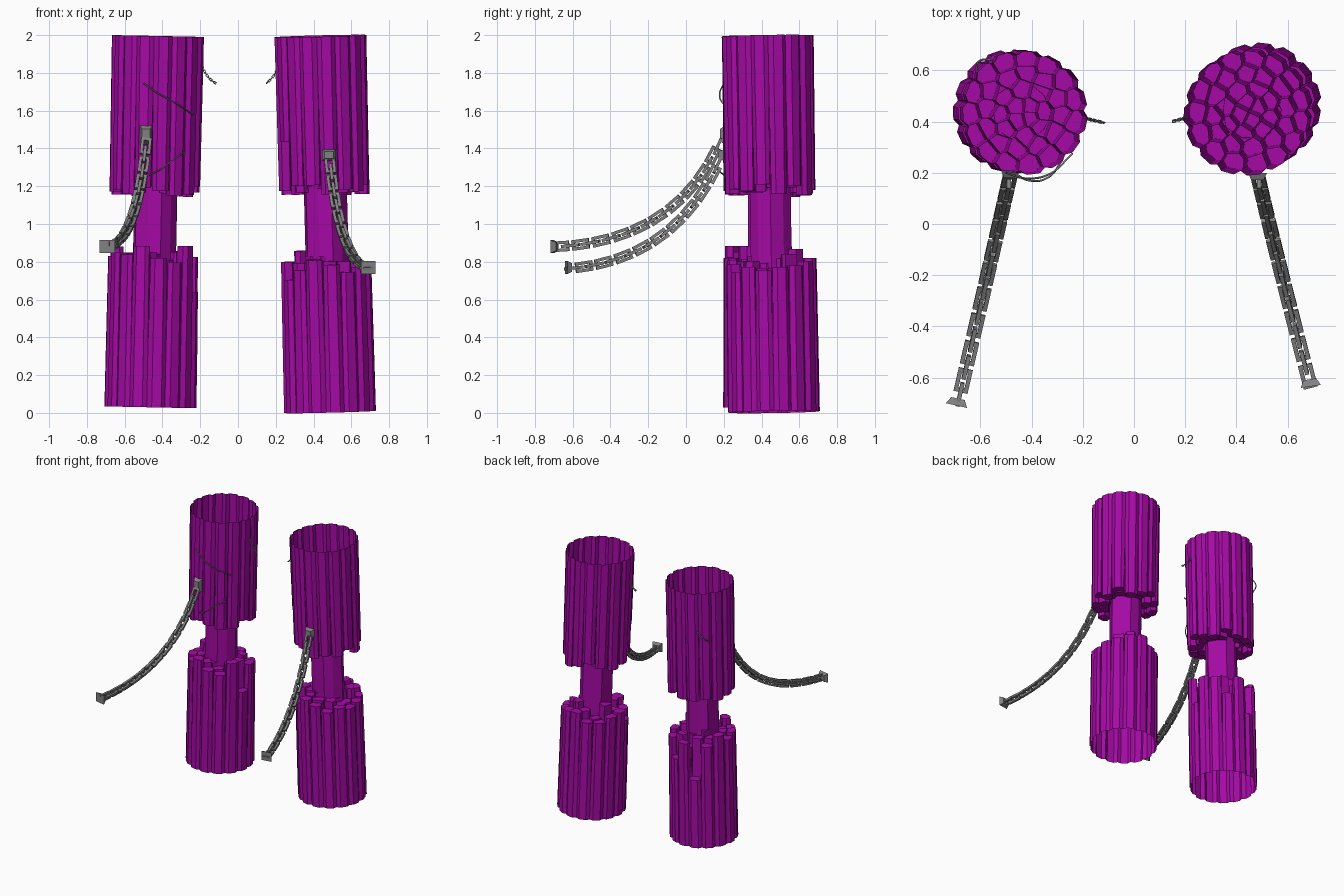
import bpy, bmesh, math, random
from mathutils import Vector, Matrix

if "Cube" in bpy.data.objects:
    bpy.data.objects.remove(bpy.data.objects["Cube"])

purple = bpy.data.materials.new("purple_stone")
purple.diffuse_color = (0.38, 0.003, 0.38, 1)
purple.use_nodes = True
purple.node_tree.nodes["Principled BSDF"].inputs["Base Color"].default_value = purple.diffuse_color
iron = bpy.data.materials.new("dark_iron")
iron.diffuse_color = (0.22, 0.22, 0.22, 1)
iron.use_nodes = True
iron.node_tree.nodes["Principled BSDF"].inputs["Base Color"].default_value = iron.diffuse_color


def finish(bm, name, mat, matrix=None):
    bmesh.ops.recalc_face_normals(bm, faces=bm.faces)
    me = bpy.data.meshes.new(name)
    bm.to_mesh(me)
    bm.free()
    ob = bpy.data.objects.new(name, me)
    bpy.context.collection.objects.link(ob)
    me.materials.append(mat)
    if matrix:
        ob.matrix_world = matrix
    return ob


def clip(poly, n, d):
    """Keep the part of a polygon where p.n <= d."""
    out = []
    for i, p in enumerate(poly):
        q = poly[(i + 1) % len(poly)]
        a, b = p.dot(n) - d, q.dot(n) - d
        if a <= 0:
            out.append(p)
        if a * b < 0:
            out.append(p + (q - p) * (a / (a - b)))
    return out


def cells(rng):
    """Irregular honeycomb inside a scalloped circle."""
    def pol(r, a):
        return Vector((r * math.cos(a), r * math.sin(a)))
    seeds, ghosts = [], []
    rim = 15
    for r, n, j in ((0.215, rim, 0.004), (0.155, 12, 0.013), (0.095, 8, 0.012), (0.035, 4, 0.01)):
        off = rng.random()
        for i in range(n):
            a = math.tau * i / n + off
            seeds.append(pol(r, a) + Vector((rng.uniform(-j, j), rng.uniform(-j, j))))
            if n == rim:
                ghosts += [pol(0.29, a), pol(0.29, a + math.pi / rim)]
    result = []
    for s in seeds:
        poly = [Vector(c) for c in ((-1, -1), (1, -1), (1, 1), (-1, 1))]
        for o in seeds + ghosts:
            if o is not s:
                poly = clip(poly, o - s, (o.dot(o) - s.dot(s)) / 2)
        result.append((s * 0.95, [p * 0.95 for p in poly]))
    return result


def bundle(name, comb, z_end, z_base, tip_a, tip_b, short, rng, matrix):
    """Open rim tube, then tapering prisms of uneven length with closed tips."""
    bm = bmesh.new()
    for c, poly in comb:
        n = len(poly)
        tip = rng.uniform(tip_a, tip_b)
        if c.length > 0.17 and rng.random() < 0.07:
            tip += short * rng.uniform(0.6, 1)
        lo = [bm.verts.new((p.x, p.y, z_base)) for p in poly]
        hi = []
        for p in poly:
            q = c + (p - c) * 0.92
            hi.append(bm.verts.new((q.x, q.y, tip)))
        for i in range(n):
            k = (i + 1) % n
            bm.faces.new((lo[i], lo[k], hi[k], hi[i]))
            # boundary edges carry on to form the rim
            p, q = poly[i], poly[k]
            if ((p + q) / 2).length > 0.216:
                e = [bm.verts.new((v.x * 1.005, v.y * 1.005, z_end)) for v in (q, p)]
                bm.faces.new((lo[k], lo[i], e[1], e[0]))
        bm.faces.new(hi)
    return finish(bm, name, purple, matrix)


def pillar(side, foot, head, seed):
    rng = random.Random(seed)
    foot, head = Vector(foot), Vector(head)
    axis = head - foot
    m = Matrix.Translation(foot) @ Vector((0, 0, 1)).rotation_difference(axis).to_matrix().to_4x4()
    h = axis.length
    comb = cells(rng)
    bundle(side + "_lower_columns", comb, 0, 0.29, 0.74, 0.86, -0.25, rng, m)
    bundle(side + "_upper_columns", comb, h, h - 0.27, h - 0.85, h - 0.78, 0.3, rng, m)
    # narrow core joining both bundles
    bm = bmesh.new()
    n = 10
    rings = []
    for z in (0.7, 1.24):
        rings.append([bm.verts.new((0.114 * math.cos(math.tau * i / n) * (1 + 0.05 * (-1) ** i),
                                    0.114 * math.sin(math.tau * i / n), z)) for i in range(n)])
    for i in range(n):
        k = (i + 1) % n
        bm.faces.new((rings[0][i], rings[0][k], rings[1][k], rings[1][i]))
    finish(bm, side + "_core", purple, m)


def add_link(bm, m, length, width, bar):
    """Rectangular ring with square bars, long axis along local z."""
    loops = []
    for sx, sz in ((-1, -1), (1, -1), (1, 1), (-1, 1)):
        loop = []
        for inset, y in ((0, -1), (0, 1), (bar, 1), (bar, -1)):
            loop.append(bm.verts.new(m @ Vector((sx * (width / 2 - inset), y * bar / 2,
                                                 sz * (length / 2 - inset)))))
        loops.append(loop)
    for a in range(4):
        b = (a + 1) % 4
        for i in range(4):
            k = (i + 1) % 4
            bm.faces.new((loops[a][i], loops[b][i], loops[b][k], loops[a][k]))


def chain(name, p0, p1, p2, count, length, width, bar):
    p0, p1, p2 = Vector(p0), Vector(p1), Vector(p2)
    pts = [p0 * (1 - t) ** 2 + p1 * 2 * t * (1 - t) + p2 * t * t for t in (i / 300 for i in range(301))]
    acc = [0]
    for a, b in zip(pts, pts[1:]):
        acc.append(acc[-1] + (b - a).length)
    bm = bmesh.new()
    for i in range(count):
        s = acc[-1] * (i + 0.5) / count
        j = max(1, min(299, next(k for k, v in enumerate(acc) if v >= s)))
        z = (pts[j + 1] - pts[j - 1]).normalized()
        x = Vector((1, 0, 0)) if abs(z.x) < 0.9 else Vector((0, 1, 0))
        y = z.cross(x).normalized()
        x = y.cross(z)
        m = Matrix((x, y, z)).transposed().to_4x4()
        m = Matrix.Translation(pts[j]) @ m @ Matrix.Rotation(math.pi / 2 * (i % 2), 4, 'Z')
        add_link(bm, m, length, width, bar)
    finish(bm, name, iron)


def plate(name, loc, sx, sz, outward, yaw):
    """Flared mounting block; its wide face points along y * outward."""
    bm = bmesh.new()
    bmesh.ops.create_cone(bm, cap_ends=True, segments=4, radius1=0.70, radius2=0.45, depth=1)
    bmesh.ops.rotate(bm, verts=bm.verts, matrix=Matrix.Rotation(math.pi / 4, 3, 'Z'))
    bmesh.ops.rotate(bm, verts=bm.verts, matrix=Matrix.Rotation(math.pi / 2 * outward, 3, 'X'))
    bmesh.ops.scale(bm, verts=bm.verts, vec=(sx, 0.028, sz))
    finish(bm, name, iron, Matrix.Translation(loc) @ Matrix.Rotation(yaw, 4, 'Z'))


def wire(name, pts):
    cu = bpy.data.curves.new(name, 'CURVE')
    cu.dimensions = '3D'
    cu.bevel_depth = 0.004
    cu.bevel_resolution = 1
    sp = cu.splines.new('BEZIER')
    sp.bezier_points.add(len(pts) - 1)
    for b, p in zip(sp.bezier_points, pts):
        b.co = p
        b.handle_left_type = b.handle_right_type = 'AUTO'
    cu.materials.append(iron)
    bpy.context.collection.objects.link(bpy.data.objects.new(name, cu))


# Stone pillars
pillar("left", (-0.464, 0.44, 0.03), (-0.424, 0.435, 1.995), 3)
pillar("right", (0.487, 0.465, 0.005), (0.436, 0.432, 1.995), 8)

# Hanging chains with blocks at both ends
chain("left_chain", (-0.485, 0.18, 1.44), (-0.537, -0.05, 0.91), (-0.685, -0.69, 0.88), 20, 0.094, 0.056, 0.016)
chain("right_chain", (0.485, 0.18, 1.34), (0.54, -0.06, 0.81), (0.685, -0.62, 0.765), 19, 0.094, 0.056, 0.016)
plate("left_wall_plate", (-0.487, 0.195, 1.47), 0.065, 0.105, 1, 0)
plate("right_wall_plate", (0.482, 0.185, 1.365), 0.075, 0.06, 1, 0)
plate("left_end_plate", (-0.69, -0.695, 0.88), 0.085, 0.07, -1, -0.22)
plate("right_end_plate", (0.688, -0.62, 0.77), 0.08, 0.07, -1, 0.15)

# Small loose chain ends and wires lying on the left pillar
chain("left_chain_stub", (-0.19, 0.412, 1.84), (-0.17, 0.408, 1.775), (-0.117, 0.395, 1.745), 9, 0.018, 0.013, 0.004)
chain("right_chain_stub", (0.205, 0.415, 1.815), (0.185, 0.41, 1.77), (0.15, 0.4, 1.745), 6, 0.018, 0.013, 0.004)
wire("upper_wire", [(-0.5, 0.2, 1.745), (-0.42, 0.178, 1.69), (-0.33, 0.195, 1.64), (-0.24, 0.275, 1.58)])
wire("lower_wire", [(-0.47, 0.2, 1.26), (-0.41, 0.17, 1.29), (-0.33, 0.185, 1.35), (-0.28, 0.25, 1.38)])
wire("back_wire", [(-0.54, 0.64, 1.7), (-0.605, 0.635, 1.66), (-0.615, 0.585, 1.62)])
